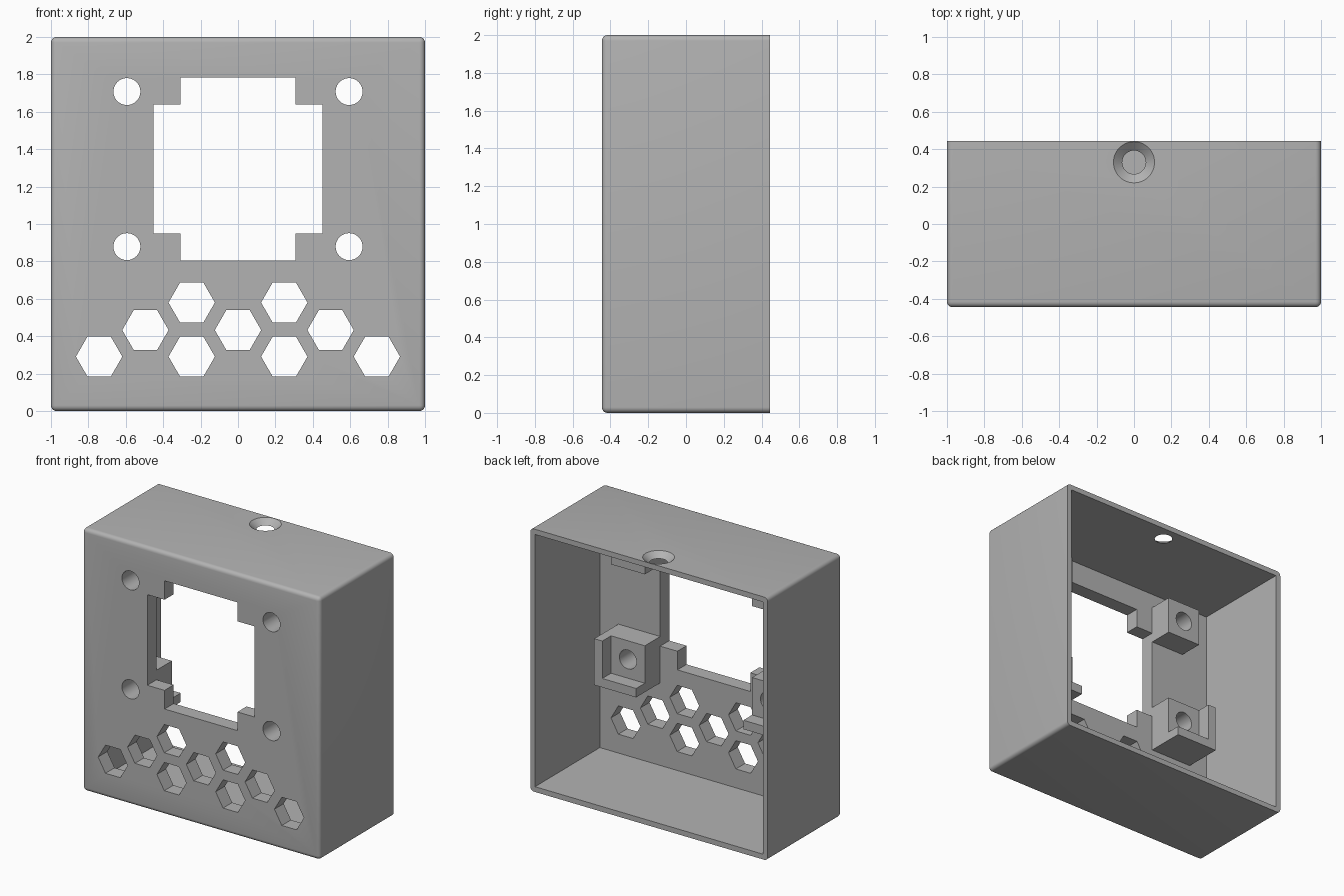
import bpy, bmesh, math
from mathutils import Matrix, Vector

if "Cube" in bpy.data.objects:
    bpy.data.objects.remove(bpy.data.objects["Cube"], do_unlink=True)

grey = bpy.data.materials.new("light_grey")
grey.use_nodes = True
grey.diffuse_color = (0.45, 0.45, 0.45, 1)
grey.node_tree.nodes["Principled BSDF"].inputs["Base Color"].default_value = (0.45, 0.45, 0.45, 1)

FRONT, BACK = -0.445, 0.445
WALL, PLATE = 0.04, -0.335      # wall thickness, inner face of the front plate
SEAT, LIP = -0.15, -0.045       # post face and lip end


def make(name, bm):
    bmesh.ops.recalc_face_normals(bm, faces=bm.faces)
    mesh = bpy.data.meshes.new(name)
    bm.to_mesh(mesh)
    bm.free()
    mesh.materials.append(grey)
    ob = bpy.data.objects.new(name, mesh)
    bpy.context.collection.objects.link(ob)
    return ob


def box(name, lo, hi, round_edges=0):
    bm = bmesh.new()
    lo, hi = Vector(lo), Vector(hi)
    size = hi - lo
    bmesh.ops.create_cube(bm, size=1, matrix=Matrix.Translation((lo + hi) / 2) @ Matrix.Diagonal((*size, 1)))
    if round_edges:
        # round everything except the rim of the open back
        edges = [e for e in bm.edges if any(v.co.y < 0 for v in e.verts)]
        bmesh.ops.bevel(bm, geom=edges, offset=round_edges, segments=5, profile=0.5, affect='EDGES')
    return make(name, bm)


def prism(name, centre, r1, r2, depth, sides, along_y=True):
    bm = bmesh.new()
    turn = Matrix.Rotation(math.pi / 2, 4, 'X') if along_y else Matrix()
    bmesh.ops.create_cone(bm, cap_ends=True, segments=sides, radius1=r1, radius2=r2, depth=depth,
                          matrix=Matrix.Translation(centre) @ turn)
    if sides == 6:
        # lay the hexagon with corners pointing left and right
        corner = max(bm.verts, key=lambda v: v.co.x).co - Vector(centre)
        if abs(corner.z) > 0.01:
            bmesh.ops.rotate(bm, verts=bm.verts, cent=centre, matrix=Matrix.Rotation(math.pi / 6, 3, 'Y'))
    return make(name, bm)


def combine(target, tool, operation='DIFFERENCE'):
    mod = target.modifiers.new(operation.lower(), 'BOOLEAN')
    mod.operation, mod.solver, mod.object = operation, 'EXACT', tool
    bpy.context.view_layer.objects.active = target
    bpy.ops.object.modifier_apply(modifier=mod.name)
    bpy.data.objects.remove(tool, do_unlink=True)


# Hollow housing, open at the back
housing = box("housing", (-1, FRONT, 0), (1, BACK, 2), 0.03)
combine(housing, box("cavity", (-1 + WALL, PLATE, WALL), (1 - WALL, 1, 2 - WALL)))

# Stepped window
combine(housing, box("window_wide", (-0.452, -1, 0.948), (0.452, 0, 1.638)))
combine(housing, box("window_tall", (-0.307, -1, 0.806), (0.307, 0, 1.782)))

# Hexagonal vents
for z, columns in ((0.58, (-1, 1)), (0.433, (-2, 0, 2)), (0.291, (-3, -1, 1, 3))):
    for c in columns:
        combine(housing, prism("vent", (c * 0.2475, -0.4, z), 0.124, 0.124, 0.5, 6))

# Countersunk screw hole in the top wall
slope = (0.11 - 0.063) / WALL
reach = 0.01
combine(housing, prism("screw_hole", (0, 0.33, 2 - WALL / 2), 0.063 - slope * reach, 0.11 + slope * reach,
                       WALL + 2 * reach, 48, along_y=False))
combine(housing, prism("screw_bore", (0, 0.33, 1.95), 0.063, 0.063, 0.06, 48, along_y=False))

# Mounting posts; the lower ones have a lip on the outer and bottom sides
HALF, RIM = 0.1425, 0.068
for side, side_name in ((-1, "right"), (1, "left")):
    for z, level in ((1.708, "upper"), (0.879, "lower")):
        x = side * 0.594

        def span(a, b):
            return sorted((x + side * a, x + side * b))

        if level == "upper":
            a, b = span(-HALF, HALF)
            post = box(level + "_post_" + side_name, (a, PLATE, z - HALF), (b, SEAT, z + HALF))
        else:
            a, b = span(-HALF, HALF + RIM)
            post = box(level + "_post_" + side_name, (a, PLATE, z - HALF - RIM), (b, LIP, z + HALF))
            a, b = span(-HALF - 0.1, HALF)
            combine(post, box("seat_cut", (a, SEAT, z - HALF), (b, 0.2, z + HALF + 0.1)))
        for part in (housing, post):
            combine(part, prism("bolt_hole", (x, -0.3, z), 0.072, 0.072, 0.7, 40))

# Smooth curved surfaces, keep corners crisp
for ob in bpy.context.collection.objects:
    if ob.type == 'MESH' and ob.data.materials and ob.data.materials[0] == grey:
        bpy.ops.object.select_all(action='DESELECT')
        ob.select_set(True)
        bpy.context.view_layer.objects.active = ob
        bpy.ops.object.shade_smooth_by_angle(angle=math.radians(30))
